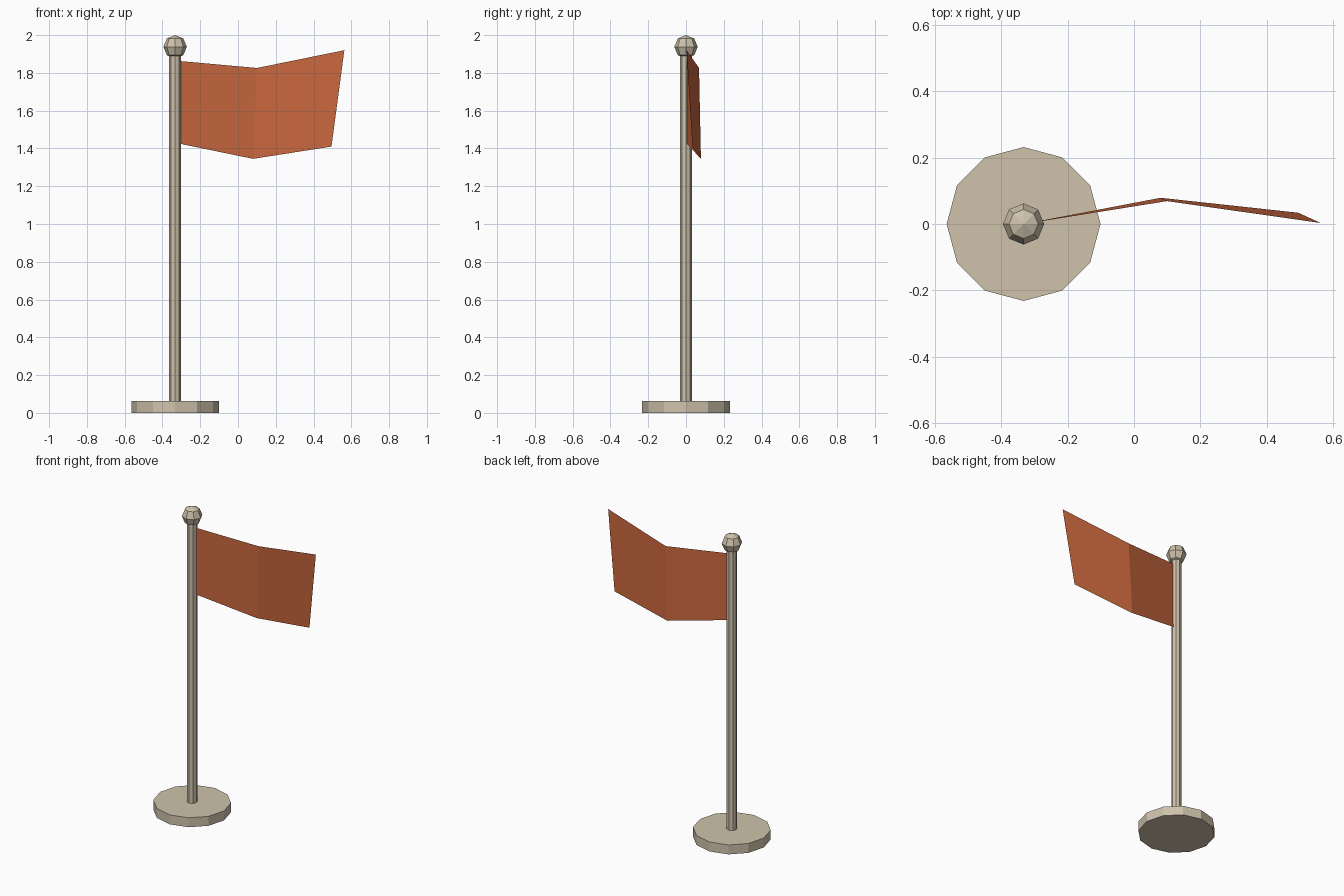
import bpy
import bmesh
from mathutils import Matrix, Vector

cube = bpy.data.objects.get("Cube")
if cube:
    bpy.data.objects.remove(cube, do_unlink=True)

POLE_X = -0.333


def material(name, rgb):
    mat = bpy.data.materials.new(name)
    mat.use_nodes = True
    mat.diffuse_color = (*rgb, 1)
    mat.node_tree.nodes["Principled BSDF"].inputs["Base Color"].default_value = (*rgb, 1)
    return mat


def add_object(name, bm, mat):
    mesh = bpy.data.meshes.new(name)
    bm.to_mesh(mesh)
    bm.free()
    mesh.materials.append(mat)
    obj = bpy.data.objects.new(name, mesh)
    bpy.context.collection.objects.link(obj)
    return obj


def cylinder(name, sides, radius, bottom, top, mat):
    bm = bmesh.new()
    bmesh.ops.create_cone(
        bm, cap_ends=True, segments=sides, radius1=radius, radius2=radius,
        depth=top - bottom,
        matrix=Matrix.Translation((POLE_X, 0, (bottom + top) / 2)))
    return add_object(name, bm, mat)


tan = material("tan", (0.62, 0.54, 0.41))
orange = material("burnt orange", (0.60, 0.14, 0.05))

# Round foot and upright pole
cylinder("base", 12, 0.232, 0, 0.062, tan)
cylinder("pole", 8, 0.031, 0.06, 1.9, tan)

# Faceted ball on top of the pole
bm = bmesh.new()
bmesh.ops.create_uvsphere(bm, u_segments=8, v_segments=4, radius=0.062,
                          matrix=Matrix.Translation((POLE_X, 0, 1.938)))
add_object("finial", bm, tan)

# Flag cloth: two panels with a fold between them, top and bottom edges
top_edge = [(POLE_X, 0, 1.865), (0.1, 0.069, 1.826), (0.563, 0.003, 1.92)]
bottom_edge = [(POLE_X, 0, 1.43), (0.08, 0.079, 1.345), (0.495, 0.034, 1.41)]
bm = bmesh.new()
upper = [bm.verts.new(Vector(p)) for p in top_edge]
lower = [bm.verts.new(Vector(p)) for p in bottom_edge]
for i in range(2):
    bm.faces.new((lower[i], lower[i + 1], upper[i + 1], upper[i]))
add_object("flag", bm, orange)
